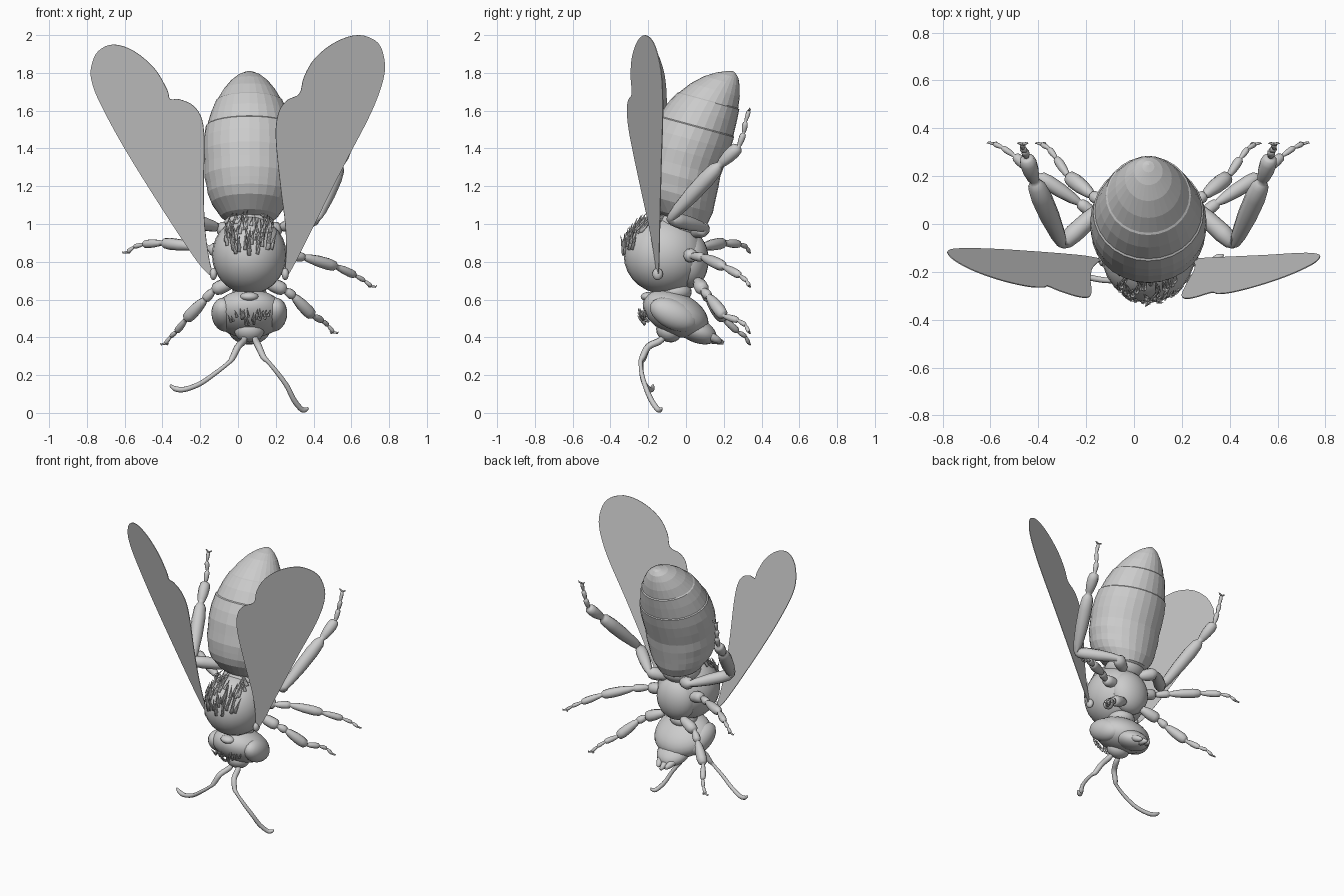
import bpy, bmesh, math, random
from mathutils import Vector, Matrix

if "Cube" in bpy.data.objects:
    bpy.data.objects.remove(bpy.data.objects["Cube"])

random.seed(4)
CX = 0.06  # body mid line


def finish(bm, name, smooth=True):
    bmesh.ops.recalc_face_normals(bm, faces=bm.faces)
    me = bpy.data.meshes.new(name)
    bm.to_mesh(me)
    bm.free()
    for p in me.polygons:
        p.use_smooth = smooth
    ob = bpy.data.objects.new(name, me)
    bpy.context.collection.objects.link(ob)
    return ob


def skin(bm, rings):
    """Bridge vertex rings and cap both ends."""
    rows = [[bm.verts.new(p) for p in r] for r in rings]
    n = len(rows[0])
    for a, b in zip(rows, rows[1:]):
        for i in range(n):
            bm.faces.new((a[i], a[(i + 1) % n], b[(i + 1) % n], b[i]))
    bm.faces.new(rows[0])
    bm.faces.new(rows[-1])


def spline(p, steps=4, closed=False):
    """Catmull-Rom points through p."""
    p = [Vector(q) for q in p]
    n, out = len(p), []
    for i in range(n if closed else n - 1):
        a, b, c, d = (p[j % n] if closed else p[min(max(j, 0), n - 1)] for j in range(i - 1, i + 3))
        for k in range(steps):
            t = k / steps
            out.append(b + (c - a) * (t / 2) + (a * 2 - b * 5 + c * 4 - d) * (t * t / 2)
                       + (b * 3 - a - c * 3 + d) * (t ** 3 / 2))
    return out if closed else out + [p[-1]]


def tube(name, pts, sides=10):
    """Limb through (x, y, z, radius) points."""
    P = [Vector(p[:3]) for p in pts]
    rings, u = [], None
    for i, p in enumerate(P):
        d = (P[min(i + 1, len(P) - 1)] - P[max(i - 1, 0)]).normalized()
        u = d.orthogonal() if u is None else u - d * u.dot(d)
        u.normalize()
        v = d.cross(u)
        rings.append([p + (u * math.cos(t) + v * math.sin(t)) * pts[i][3]
                      for t in (2 * math.pi * k / sides for k in range(sides))])
    bm = bmesh.new()
    skin(bm, rings)
    return finish(bm, name)


def limb_part(a, b, r):
    """Points of one swollen leg segment from a to b."""
    a, b = Vector(a), Vector(b)
    return [(*a.lerp(b, t), r * k) for t, k in
            ((.02, .5), (.15, .72), (.45, .95), (.75, 1), (.93, .85), (.99, .55))]


def ball(name, c, r, tilt=0, yaw=0, seg=24, rings=14):
    bm = bmesh.new()
    m = (Matrix.Translation(c) @ Matrix.Rotation(yaw, 4, 'Z') @ Matrix.Rotation(tilt, 4, 'X')
         @ Matrix.Diagonal((*r, 1)))
    bmesh.ops.create_uvsphere(bm, u_segments=seg, v_segments=rings, radius=1, matrix=m)
    return finish(bm, name)


# Abdomen: tilted oval rings (y, z, half depth, half width), with plate steps
prof = [(-.02, 1.00, .09, .09), (-.03, 1.04, .15, .15), (-.045, 1.11, .195, .20),
        (-.047, 1.16, .207, .22), (-.043, 1.20, .212, .226), (-.037, 1.25, .217, .238),
        (-.025, 1.31, .216, .238), (-.005, 1.38, .222, .244), (.022, 1.45, .221, .242),
        (.05, 1.515, .213, .231), (.053, 1.52, .206, .224), (.085, 1.59, .191, .203),
        (.118, 1.65, .171, .178), (.12, 1.655, .163, .171), (.155, 1.71, .135, .137),
        (.19, 1.757, .098, .098), (.22, 1.787, .06, .06),
        (.24, 1.803, .025, .025), (.25, 1.808, .004, .004)]
bm = bmesh.new()
skin(bm, [[(CX + w * math.cos(t), y + .96 * d * math.sin(t), z - .26 * d * math.sin(t))
           for t in (2 * math.pi * k / 28 for k in range(28))] for y, z, d, w in prof])
abdomen = finish(bm, "abdomen", False)

# Thorax, waist, neck and collar
TC, TR = Vector((CX, -.115, .835)), Vector((.198, .215, .205))
ball("thorax", TC, TR)
ball("waist", (CX, -.03, 1.0), (.13, .13, .09))
ball("chest", (CX, .02, .81), (.14, .10, .15))
ball("neck", (CX, -.06, .64), (.09, .09, .06))
ball("collar", (CX, -.2, .615), (.05, .04, .025), seg=12, rings=8)

# Head, face and eyes
tilt = math.radians(-25)
ball("head", (CX, -.055, .525), (.19, .185, .113), tilt)
ball("face", (CX, .05, .44), (.11, .12, .065), tilt)
ball("forehead", (CX, -.09, .435), (.08, .07, .06), tilt, seg=16, rings=10)
for s, side in ((-1, "left"), (1, "right")):
    ball(side + "_eye", (CX + s * .13, -.065, .52), (.07, .135, .078), tilt, s * .12, 20, 12)
    ball(side + "_jaw", (CX + s * .045, .14, .40), (.022, .06, .022), tilt, s * .35, 10, 8)
    ball(side + "_wing_root", (CX + s * .19, -.15, .735), (.02, .028, .032), seg=10, rings=8)
tube("tongue", [(CX, .1, .40, .03), (CX, .16, .385, .022), (CX, .2, .37, .01)])

# Antennae
LEFT = [(.035, -.11, .41, .012), (.03, -.14, .38, .018), (.0, -.20, .35, .018),
        (-.03, -.225, .29, .016), (-.05, -.235, .265, .011), (-.12, -.235, .21, .012),
        (-.2, -.22, .155, .013), (-.28, -.195, .125, .014), (-.33, -.18, .127, .014),
        (-.36, -.175, .147, .006)]
RIGHT = [(.085, -.11, .41, .012), (.095, -.14, .38, .018), (.11, -.20, .35, .018),
         (.135, -.23, .295, .016), (.16, -.24, .27, .011), (.21, -.235, .21, .012),
         (.26, -.215, .14, .013), (.295, -.185, .07, .014), (.33, -.155, .025, .014),
         (.35, -.14, .015, .014), (.372, -.13, .025, .006)]
tube("left_antenna", spline(LEFT))
tube("right_antenna", spline(RIGHT))


# Legs: swollen thigh, shin and foot base, then a jointed foot with two claws
def leg(name, p, radii):
    pts = []
    for a, b, r in zip(p, p[1:], radii):
        pts += limb_part(a, b, r)
    tube(name, pts)
    a, d = Vector(p[-1]), (Vector(p[-1]) - Vector(p[-2])).normalized()
    for k in (-1, 1):
        q = a + d * .008 + Vector((k * .018, .003, 0))
        tube(name + "_claw", [(*a, .007), (*q, .005), (*(q + Vector((k * .006, -.004, .008))), .001)], 6)


for s, side in ((-1, "left"), (1, "right")):
    X = lambda o: CX + s * o
    f = .0 if s < 0 else .06      # posing differences between the sides
    m = .0 if s < 0 else 1.0
    leg(side + "_front_leg",
        [(X(.07), .06, .70), (X(.19), .09, .65), (X(.235), .12, .60 + f * .3),
         (X(.335), .20, .495 + f * .3), (X(.385), .275, .43 + f), (X(.415), .315, .405 + f),
         (X(.445), .333, .368 + f)], (.038, .026, .034, .019, .013, .011))
    leg(side + "_middle_leg",
        [(X(.08), .01, .84), (X(.21), .03, .87 - .04 * m), (X(.29), .09, .88 - .055 * m),
         (X(.46), .20, .90 - .125 * m), (X(.56), .285, .893 - .165 * m),
         (X(.61), .32, .88 - .18 * m), (X(.645), .335, .852 - .18 * m)],
        (.038, .026, .032, .023, .013, .011))
    leg(side + "_hind_leg",
        [(X(.06), .04, .95), (X(.16), .10, .98), (X(.36), -.085, 1.03), (X(.475), .175, 1.31),
         (X(.51), .28, 1.41), (X(.515), .305, 1.48), (X(.525), .315, 1.54), (X(.525), .333, 1.60)],
        (.042, .04, .044, .036, .017, .015, .012))

# Wings: fore and hind wing joined in one outline of (x, z), on a slanted plane
LEFT_WING = [(-.13, .72), (-.19, .77), (-.27, .88), (-.42, 1.11), (-.6, 1.4), (-.73, 1.64),
             (-.775, 1.76), (-.775, 1.84), (-.74, 1.915), (-.66, 1.95), (-.55, 1.915),
             (-.44, 1.82), (-.375, 1.71), (-.36, 1.662), (-.31, 1.66), (-.235, 1.625),
             (-.19, 1.55), (-.178, 1.42), (-.182, 1.2), (-.175, .98), (-.15, .8)]
RIGHT_WING = [(.25, .72), (.3, .79), (.39, .97), (.56, 1.31), (.7, 1.58), (.765, 1.75), (.776, 1.86),
              (.74, 1.96), (.64, 2.0), (.52, 1.965), (.41, 1.88), (.35, 1.78), (.325, 1.69),
              (.26, 1.655), (.215, 1.59), (.2, 1.46), (.225, 1.2), (.25, 1.0), (.255, .85)]


def wing(name, outline, side, slope, drop):
    x0 = outline[0][0]
    bm = bmesh.new()
    bm.faces.new([bm.verts.new((x, -.15 + slope * side * (x - x0) - drop * (z - .72), z))
                  for x, z in spline(outline, 4, True)])
    bmesh.ops.triangulate(bm, faces=bm.faces[:])
    ob = finish(bm, name, False)
    sol = ob.modifiers.new("thickness", 'SOLIDIFY')
    sol.thickness = .004
    sol.offset = 0


wing("left_wing", LEFT_WING, -1, .411, .217)
wing("right_wing", RIGHT_WING, 1, .387, .17)


# Fur: pointed tufts lying along the surface
def fur(name, count, centre, radii, xr, zr, lift, length, width):
    bm = bmesh.new()
    for _ in range(count):
        ux, uz = random.uniform(*xr), random.uniform(*zr)
        uz = min(zr[1], uz + .3 * abs(ux))
        uy = -math.sqrt(max(0.02, 1 - ux * ux - uz * uz))
        n = Vector((ux / radii[0], uy / radii[1], uz / radii[2])).normalized()
        p = Vector((centre[0] + ux * radii[0], centre[1] + uy * radii[1], centre[2] + uz * radii[2]))
        up = Vector((random.uniform(-.2, .2) + ux * .5, 0, 1))
        d = ((up - n * up.dot(n)).normalized() + n * lift).normalized()
        L = length * random.uniform(.7, 1.2)
        m = Matrix.Translation(p + d * L * .42) @ d.to_track_quat('Z', 'Y').to_matrix().to_4x4()
        bmesh.ops.create_cone(bm, cap_ends=True, segments=5, radius1=width, radius2=.001,
                              depth=L, matrix=m)
    finish(bm, name)


fur("thorax_fur", 60, TC, TR, (-.65, .65), (-.05, .85), .2, .095, .011)
fur("head_fur", 24, (CX, -.06, .525), (.185, .18, .12), (-.55, .55), (-.5, -.1), .15, .045, .009)
